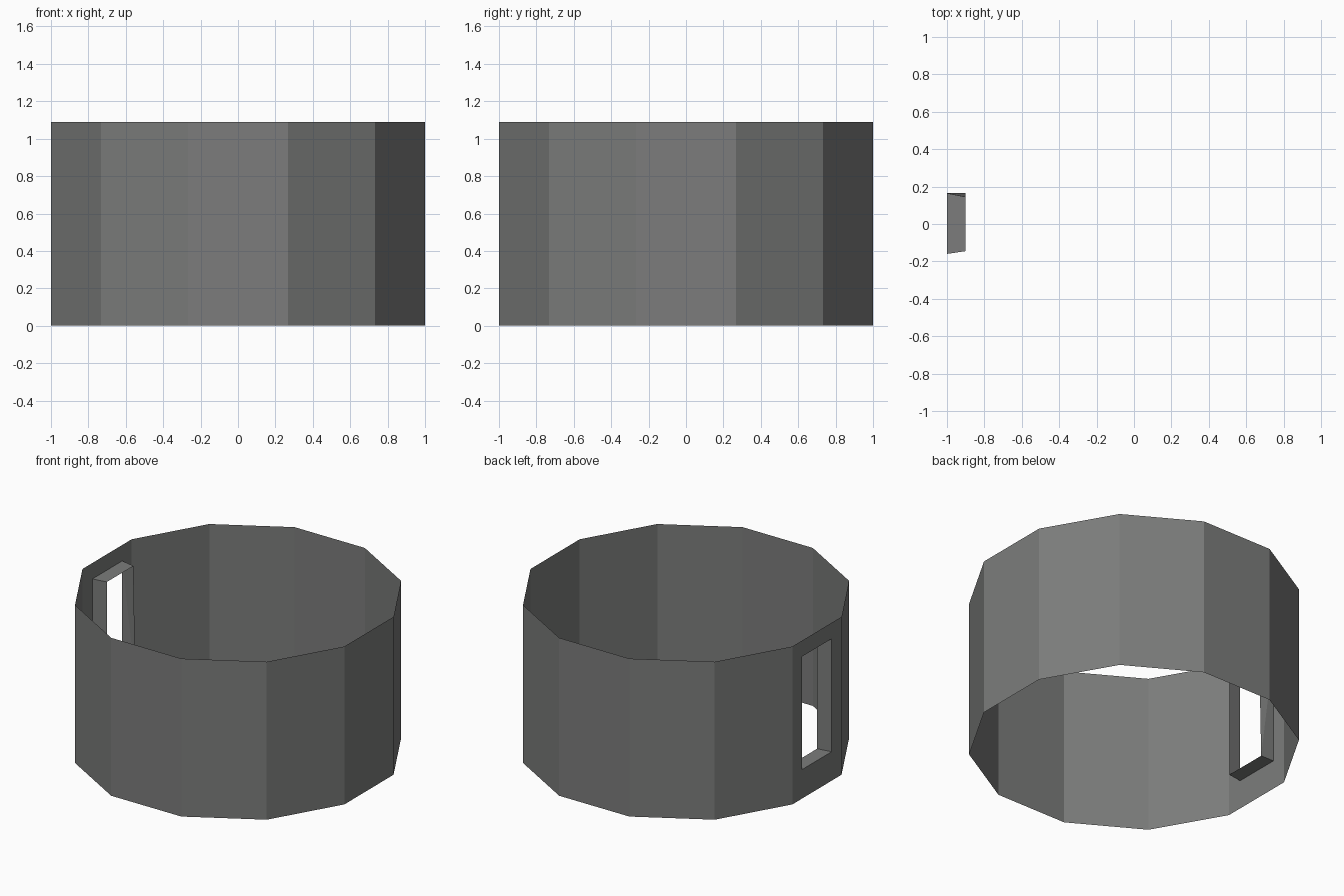
import bpy, bmesh, math

if "Cube" in bpy.data.objects:
    bpy.data.objects.remove(bpy.data.objects["Cube"])

HEIGHT = 1.09
SIDES = 12
RADIUS = 1 / math.cos(math.pi / SIDES)      # flats lie at distance 1
Y0, Y1, Z0, Z1 = -0.16, 0.165, 0.20, 0.98   # window opening
INNER_X = -0.90

grey = bpy.data.materials.new("stone grey")
grey.diffuse_color = (0.2, 0.204, 0.2, 1)
grey.use_nodes = True
grey.node_tree.nodes["Principled BSDF"].inputs["Base Color"].default_value = grey.diffuse_color


def finish(bm, name):
    mesh = bpy.data.meshes.new(name)
    bm.to_mesh(mesh)
    bm.free()
    mesh.materials.append(grey)
    obj = bpy.data.objects.new(name, mesh)
    bpy.context.collection.objects.link(obj)
    return obj


def ring(bm, points):
    return [bm.verts.new(p) for p in points]


def bridge(bm, a, b):
    n = len(a)
    for i in range(n):
        j = (i + 1) % n
        bm.faces.new((a[i], a[j], b[j], b[i]))


# Open twelve-sided wall, one sheet thick, without the window side
bm = bmesh.new()
corners = [(RADIUS * math.cos(math.radians(15 + 30 * i)),
            RADIUS * math.sin(math.radians(15 + 30 * i))) for i in range(SIDES)]
low = ring(bm, [(x, y, 0) for x, y in corners])
high = ring(bm, [(x, y, HEIGHT) for x, y in corners])
for i in range(SIDES):
    j = (i + 1) % SIDES
    if i != 5:                              # side 5 faces -x
        bm.faces.new((low[i], low[j], high[j], high[i]))

# Window side: wall strips around the opening
outer = [low[6], low[5], high[5], high[6]]
opening = ring(bm, [(-1, Y0, Z0), (-1, Y1, Z0), (-1, Y1, Z1), (-1, Y0, Z1)])
bridge(bm, opening, outer)
bm.normal_update()
for f in bm.faces:                          # all wall faces look outward
    c = f.calc_center_median()
    if f.normal.x * c.x + f.normal.y * c.y < 0:
        f.normal_flip()
finish(bm, "wall")

# Window lining that projects into the room
bm = bmesh.new()
outside = ring(bm, [(-1, Y0, Z0), (-1, Y1, Z0), (-1, Y1, Z1), (-1, Y0, Z1)])
inside = ring(bm, [(INNER_X, -0.145, Z0), (INNER_X, 0.165, Z0),
                   (INNER_X, 0.145, Z1), (INNER_X, -0.145, Z1)])
bridge(bm, outside, inside)
bmesh.ops.triangulate(bm, faces=bm.faces[:])
finish(bm, "window_lining")
